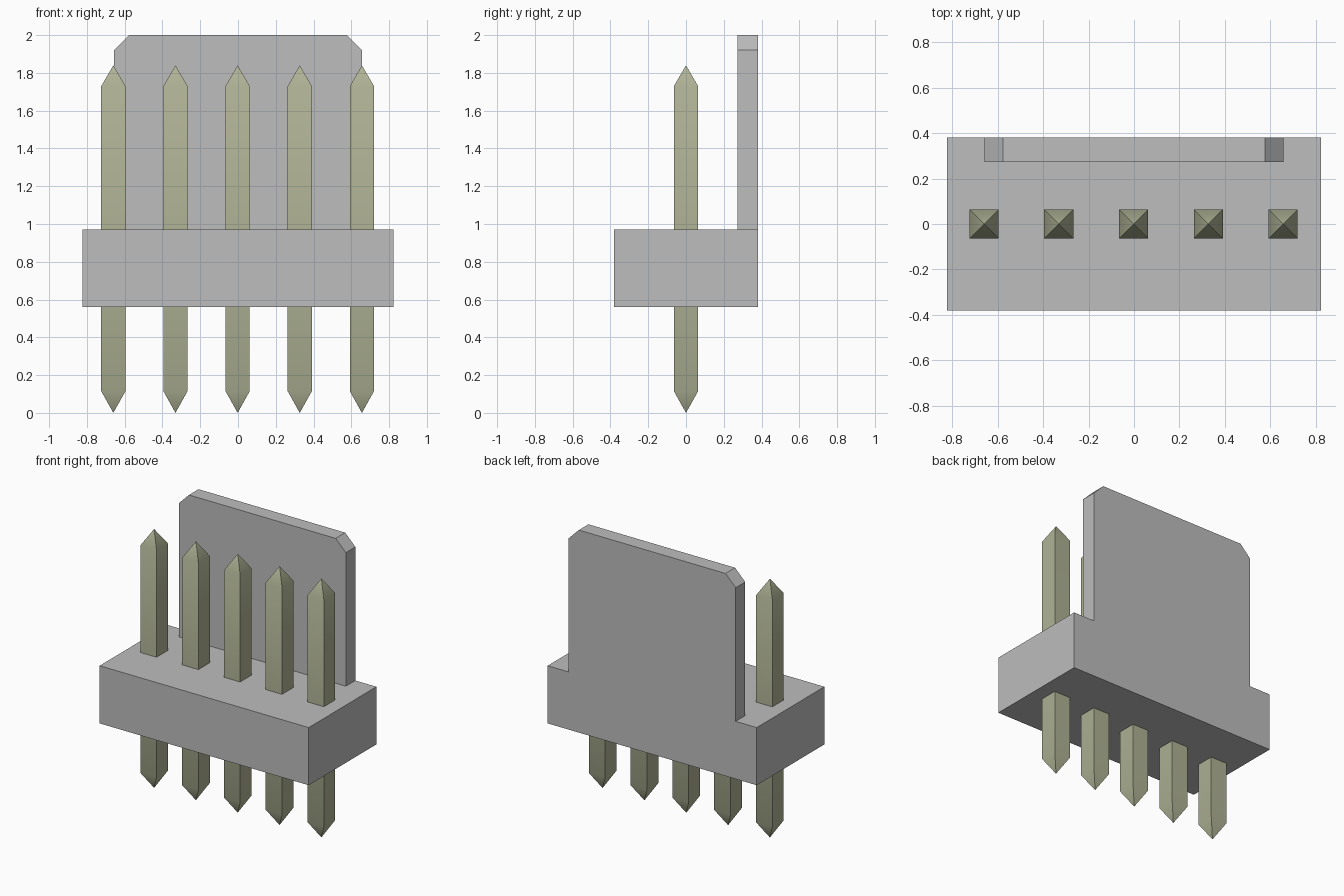
import bpy
import bmesh
import math

cube = bpy.data.objects.get("Cube")
if cube:
    bpy.data.objects.remove(cube, do_unlink=True)


def material(name, rgb):
    mat = bpy.data.materials.new(name)
    mat.use_nodes = True
    mat.diffuse_color = (*rgb, 1)
    mat.node_tree.nodes["Principled BSDF"].inputs["Base Color"].default_value = (*rgb, 1)
    return mat


def make_object(name, bm, mat):
    bmesh.ops.recalc_face_normals(bm, faces=bm.faces[:])
    mesh = bpy.data.meshes.new(name)
    bm.to_mesh(mesh)
    bm.free()
    mesh.materials.append(mat)
    obj = bpy.data.objects.new(name, mesh)
    bpy.context.collection.objects.link(obj)
    return obj


def extrude_y(bm, result, distance):
    verts = {v for g in result if isinstance(g, bmesh.types.BMFace) for v in g.verts}
    bmesh.ops.translate(bm, verts=list(verts), vec=(0, distance, 0))


plastic = material("grey plastic", (0.51, 0.51, 0.51))
metal = material("pale brass", (0.43, 0.45, 0.30))

# Housing: base block and back plate, one solid with a flush rear face
BASE_W, PLATE_W, CHAMFER = 0.822, 0.657, 0.08
BACK, PLATE_FRONT, FRONT = 0.38, 0.273, -0.38
BOTTOM, DECK, TOP = 0.56, 0.97, 2.0

bm = bmesh.new()


def vert(x, z):
    return bm.verts.new((x, BACK, z))


joint_l, joint_r = vert(PLATE_W, DECK), vert(-PLATE_W, DECK)
base = bm.faces.new([vert(-BASE_W, BOTTOM), vert(BASE_W, BOTTOM), vert(BASE_W, DECK),
                     joint_l, joint_r, vert(-BASE_W, DECK)])
plate = bm.faces.new([joint_r, joint_l,
                      vert(PLATE_W, TOP - CHAMFER), vert(PLATE_W - CHAMFER, TOP),
                      vert(CHAMFER - PLATE_W, TOP), vert(-PLATE_W, TOP - CHAMFER)])
slab = bmesh.ops.extrude_face_region(bm, geom=[base, plate])["geom"]
extrude_y(bm, slab, PLATE_FRONT - BACK)
front_faces = [g for g in slab if isinstance(g, bmesh.types.BMFace)]
lower = min(front_faces, key=lambda f: f.calc_center_median().z)
block = bmesh.ops.extrude_discrete_faces(bm, faces=[lower])["faces"]
extrude_y(bm, block, FRONT - PLATE_FRONT)
bmesh.ops.recalc_face_normals(bm, faces=bm.faces[:])
bmesh.ops.dissolve_limit(bm, angle_limit=math.radians(1),
                         verts=bm.verts[:], edges=bm.edges[:])
make_object("housing", bm, plastic)

# Square pins, pointed at both ends
HALF, LOW, HIGH, TIP = 0.064, 0.115, 1.73, 1.84
for i in range(5):
    bm = bmesh.new()
    x = (i - 2) * 0.329 - 0.002
    corners = [(-HALF, -HALF), (HALF, -HALF), (HALF, HALF), (-HALF, HALF)]
    low = [bm.verts.new((x + a, b, LOW)) for a, b in corners]
    high = [bm.verts.new((x + a, b, HIGH)) for a, b in corners]
    foot, tip = bm.verts.new((x, 0, 0)), bm.verts.new((x, 0, TIP))
    for a in range(4):
        b = (a + 1) % 4
        bm.faces.new((low[a], low[b], high[b], high[a]))
        bm.faces.new((high[a], high[b], tip))
        bm.faces.new((low[b], low[a], foot))
    pin = make_object(f"pin_{i + 1}", bm, metal)
    bpy.ops.object.select_all(action="DESELECT")
    pin.select_set(True)
    bpy.context.view_layer.objects.active = pin
    bpy.ops.object.shade_smooth_by_angle(angle=math.radians(35))
